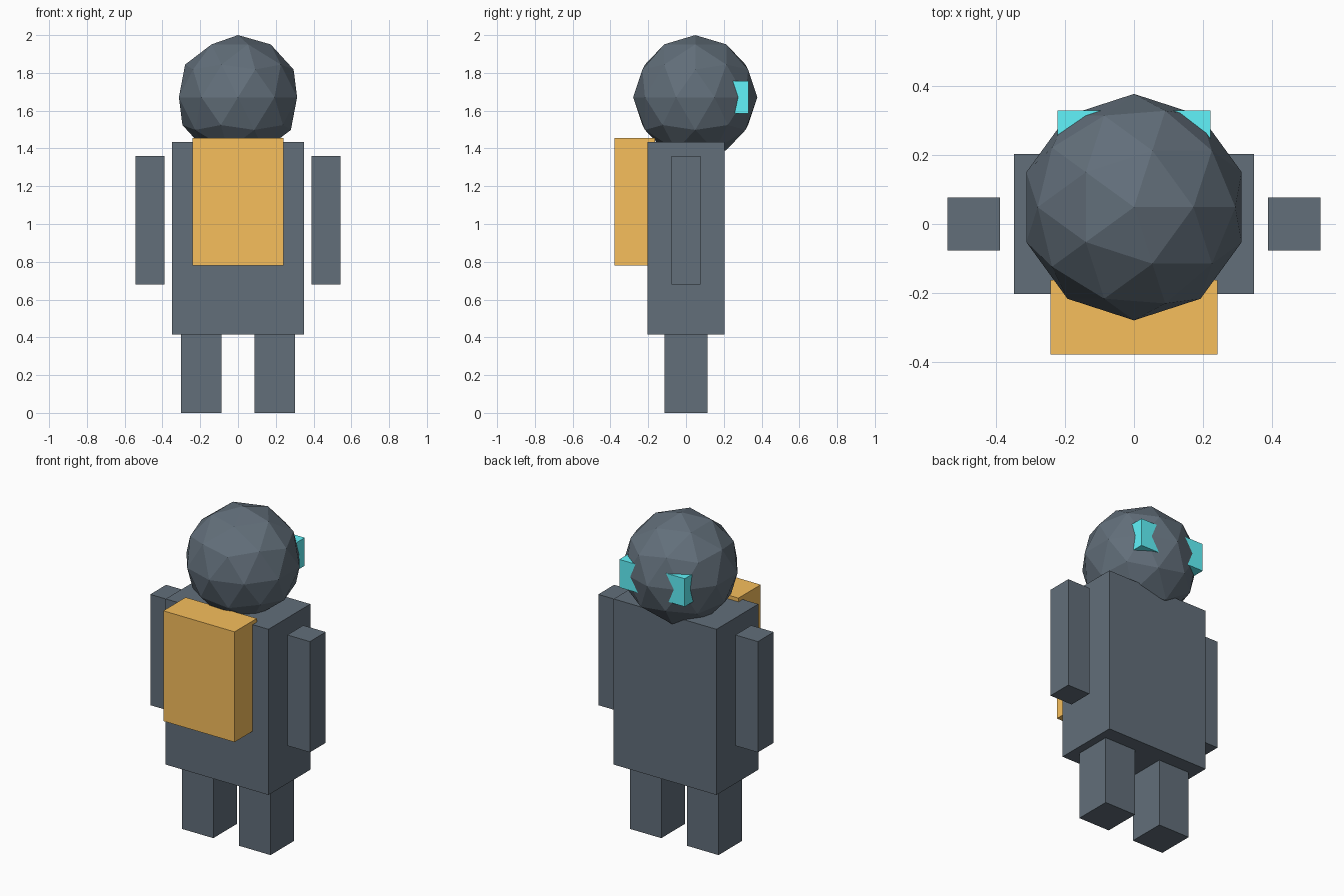
import bpy

if "Cube" in bpy.data.objects:
    bpy.data.objects.remove(bpy.data.objects["Cube"])


def material(name, color):
    m = bpy.data.materials.new(name)
    m.diffuse_color = color
    m.use_nodes = True
    m.node_tree.nodes["Principled BSDF"].inputs["Base Color"].default_value = m.diffuse_color
    return m


def box(name, lo, hi, mat):
    """Axis-aligned box from its low corner to its high corner."""
    centre = [(a + b) / 2 for a, b in zip(lo, hi)]
    bpy.ops.mesh.primitive_cube_add(size=1, location=centre)
    ob = bpy.context.object
    ob.name = name
    ob.scale = [b - a for a, b in zip(lo, hi)]
    bpy.ops.object.transform_apply(location=False, rotation=False, scale=True)
    ob.data.materials.append(mat)


def pair(name, lo, hi, mat):
    """Box on the +x side and its mirror image on the -x side."""
    box(name + "_right", lo, hi, mat)
    box(name + "_left", (-hi[0], lo[1], lo[2]), (-lo[0], hi[1], hi[2]), mat)


slate = material("body_slate", (0.122, 0.158, 0.195, 1))
tan = material("pack_tan", (0.93, 0.52, 0.108, 1))
cyan = material("eye_cyan", (0.12, 0.90, 0.96, 1))

# Torso and limbs
box("torso", (-0.349, -0.203, 0.416), (0.349, 0.203, 1.433), slate)
pair("arm", (0.389, -0.077, 0.681), (0.542, 0.077, 1.361), slate)
pair("leg", (0.088, -0.114, 0), (0.301, 0.114, 0.416), slate)

# Faceted head
bpy.ops.mesh.primitive_ico_sphere_add(subdivisions=2, radius=0.329, location=(0, 0.049, 1.671))
head = bpy.context.object
head.name = "head"
head.data.materials.append(slate)

# Eyes, mostly sunk into the head
pair("eye", (0.06, 0.20, 1.586), (0.222, 0.33, 1.758), cyan)

# Backpack, slightly sunk into the torso
box("backpack", (-0.242, -0.379, 0.779), (0.242, -0.163, 1.456), tan)
